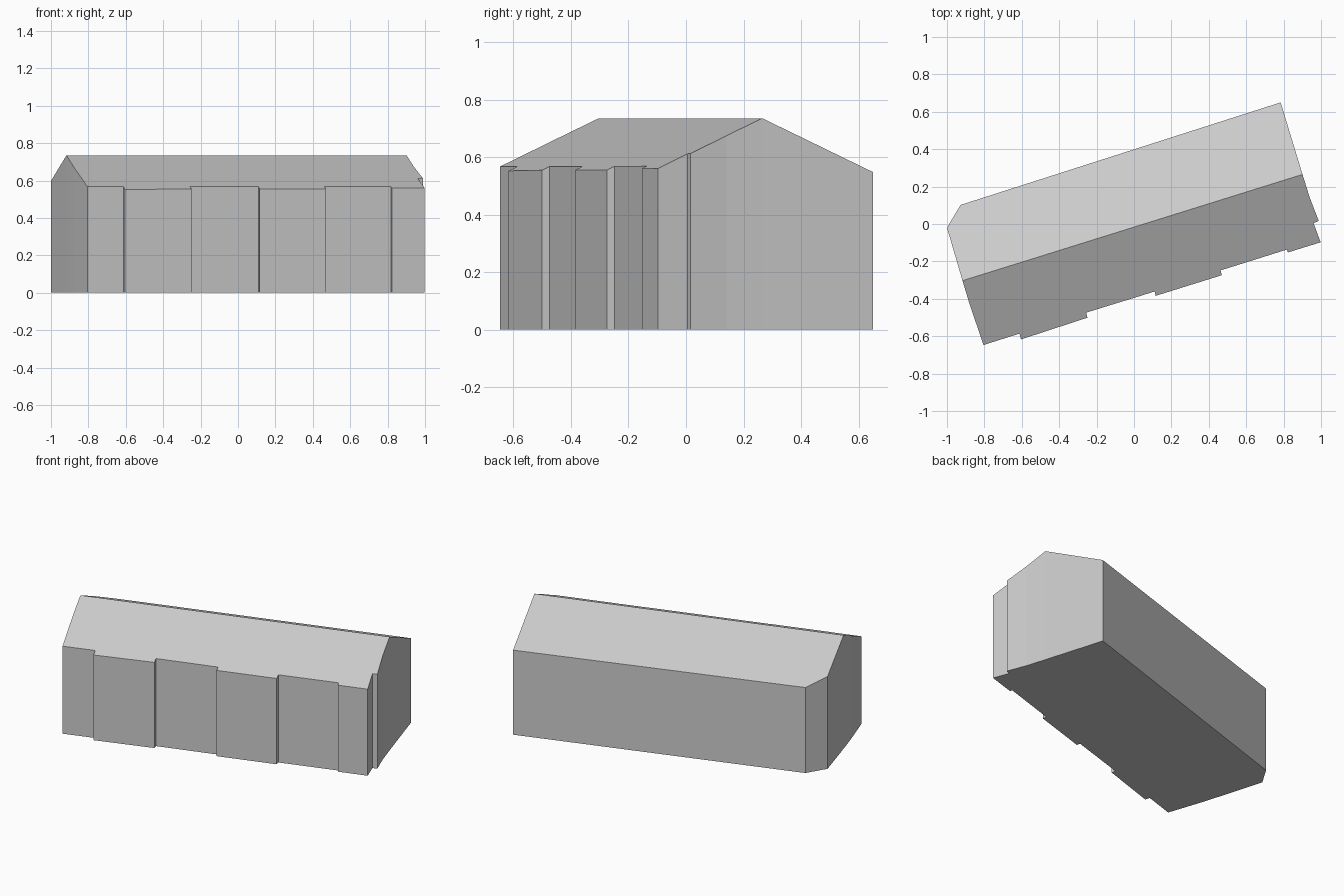
import bpy, bmesh
from mathutils import Vector

if "Cube" in bpy.data.objects:
    bpy.data.objects.remove(bpy.data.objects["Cube"], do_unlink=True)

RIDGE_Z, PITCH = 0.735, 0.465

# Footprint corners, counterclockwise; both halves share the two ridge ends
ridge_left, ridge_right = (-0.917, -0.303), (0.901, 0.265)
front_half = [
    (-0.88, -0.425), (-0.805, -0.647),             # left gable, front part
    (-0.612, -0.586), (-0.604, -0.617),            # stepped front wall
    (-0.249, -0.501), (-0.256, -0.474),
    (0.11, -0.361), (0.116, -0.384),
    (0.469, -0.274), (0.463, -0.248),
    (0.817, -0.137), (0.823, -0.152),
    (0.998, -0.098), (0.96, 0.005),                # right gable with notch
    (0.988, 0.016), (0.94, 0.14),
]
back_half = [(0.784, 0.65), (-0.927, 0.102), (-1.0, -0.02)]
outline = [ridge_left] + front_half + [ridge_right] + back_half

# Roof height falls off with distance from the ridge line
start = Vector(ridge_left)
along = (Vector(ridge_right) - start).normalized()
across = Vector((-along.y, along.x))


def roof_height(point):
    return RIDGE_Z - PITCH * abs((Vector(point) - start).dot(across))


bm = bmesh.new()
floor = [bm.verts.new((x, y, 0)) for x, y in outline]
eaves = [bm.verts.new((x, y, roof_height((x, y)))) for x, y in outline]

# Floor, walls and the two roof slopes
bm.faces.new(floor[::-1])
count = len(outline)
for i in range(count):
    j = (i + 1) % count
    bm.faces.new((floor[i], floor[j], eaves[j], eaves[i]))
ridge_end = len(front_half) + 1
bm.faces.new(eaves[:ridge_end + 1])
bm.faces.new(eaves[ridge_end:] + eaves[:1])
bmesh.ops.recalc_face_normals(bm, faces=bm.faces)

mesh = bpy.data.meshes.new("terrace_building")
bm.to_mesh(mesh)
bm.free()
building = bpy.data.objects.new("terrace_building", mesh)
bpy.context.collection.objects.link(building)

# Plain grey finish
grey = bpy.data.materials.new("light_grey")
grey.use_nodes = True
colour = (0.6, 0.6, 0.6, 1)
grey.diffuse_color = colour
grey.node_tree.nodes["Principled BSDF"].inputs["Base Color"].default_value = colour
mesh.materials.append(grey)
